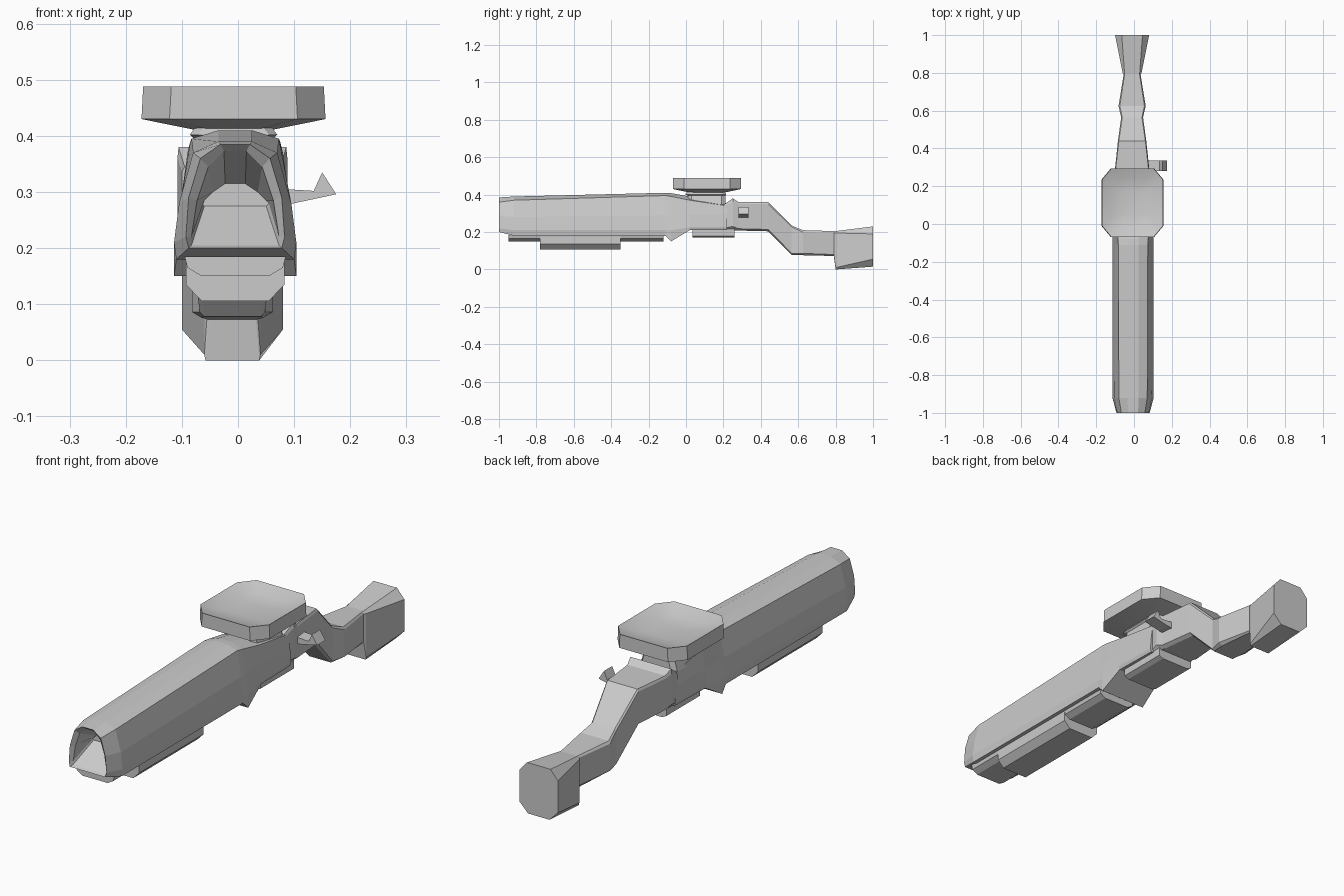
import bpy, bmesh


def finish(name, bm):
    bmesh.ops.recalc_face_normals(bm, faces=bm.faces)
    me = bpy.data.meshes.new(name)
    bm.to_mesh(me)
    bm.free()
    ob = bpy.data.objects.new(name, me)
    bpy.context.collection.objects.link(ob)
    return ob


def loft(name, rings):
    """Skin a list of equal-length closed rings and cap both ends."""
    bm = bmesh.new()
    vs = [[bm.verts.new(p) for p in r] for r in rings]
    for a, b in zip(vs, vs[1:]):
        n = len(a)
        for i in range(n):
            j = (i + 1) % n
            bm.faces.new((a[i], a[j], b[j], b[i]))
    bm.faces.new(vs[0])
    bm.faces.new(vs[-1])
    return finish(name, bm)


def section(y, half, cx=-0.005):
    """Mirror a half outline (bottom to top) into a ring at depth y."""
    return ([(cx + x, y, z) for x, z in half] +
            [(cx - x, y, z) for x, z in reversed(half)])


def octagon(y, zb, zt, w, bx, tx, c, cx=-0.01):
    return section(y, [(bx, zb), (w, zb + c), (w, zt - c), (tx, zt)], cx)


def plan(z, w, y0, y1, cx_, cy):
    """Octagonal plan outline at height z."""
    c = -0.008
    return [(c - w + cx_, y0, z), (c + w - cx_, y0, z), (c + w, y0 + cy, z), (c + w, y1 - cy, z),
            (c + w - cx_, y1, z), (c - w + cx_, y1, z), (c - w, y1 - cy, z), (c - w, y0 + cy, z)]


# Barrel and receiver, starting inside the scooped muzzle
loft("barrel_receiver", [
    section(-0.88, [(0.055, 0.275), (0.06, 0.28), (0.055, 0.285), (0.04, 0.30), (0.018, 0.315)]),
    section(-0.985, [(0.078, 0.205), (0.078, 0.22), (0.068, 0.285), (0.048, 0.345), (0.02, 0.373)]),
    section(-1.0, [(0.083, 0.20), (0.088, 0.22), (0.083, 0.29), (0.062, 0.36), (0.026, 0.385)]),
    section(-0.92, [(0.105, 0.18), (0.109, 0.21), (0.1, 0.28), (0.075, 0.37), (0.03, 0.39)]),
    section(-0.11, [(0.105, 0.18), (0.109, 0.21), (0.096, 0.29), (0.078, 0.395), (0.03, 0.41)]),
    section(-0.08, [(0.109, 0.15), (0.109, 0.21), (0.096, 0.29), (0.08, 0.39), (0.03, 0.408)]),
    section(0.02, [(0.1, 0.21), (0.105, 0.225), (0.096, 0.29), (0.085, 0.37), (0.03, 0.39)]),
    section(0.22, [(0.095, 0.21), (0.1, 0.225), (0.095, 0.29), (0.085, 0.34), (0.03, 0.355)]),
])

# Stock: flared collar, wrist, grip and butt
loft("stock", [
    octagon(0.20, 0.21, 0.345, 0.09, 0.08, 0.085, 0.01),
    octagon(0.25, 0.21, 0.38, 0.098, 0.08, 0.096, 0.02),
    octagon(0.28, 0.208, 0.36, 0.092, 0.075, 0.088, 0.01),
    octagon(0.44, 0.204, 0.36, 0.075, 0.06, 0.07, 0.01),
    octagon(0.565, 0.078, 0.235, 0.058, 0.05, 0.052, 0.008),
    octagon(0.625, 0.076, 0.21, 0.072, 0.055, 0.065, 0.01),
    octagon(0.79, 0.072, 0.205, 0.045, 0.042, 0.04, 0.008),
    octagon(0.80, 0.0, 0.205, 0.05, 0.048, 0.04, 0.01),
    octagon(1.00, 0.015, 0.23, 0.09, 0.05, 0.055, 0.04),
])

# Stacked rail and pump grip under the barrel
rail = [(0.06, 0.15), (0.085, 0.165), (0.09, 0.185)]
loft("lower_rail", [section(-0.95, rail), section(-0.12, rail)])
pump = [(0.06, 0.106), (0.088, 0.135), (0.088, 0.18)]
loft("pump_grip", [section(-0.78, pump), section(-0.35, pump)])

# Magazine plate under the receiver
mag = [(0.065, 0.17), (0.085, 0.18), (0.085, 0.215)]
loft("magazine", [section(0.035, mag), section(0.26, mag)])

# Pedestal carrying the dish
loft("dish_pedestal", [plan(0.34, 0.085, 0.01, 0.21, 0.015, 0.02),
                       plan(0.395, 0.07, 0.01, 0.21, 0.015, 0.02),
                       plan(0.402, 0.078, -0.005, 0.215, 0.015, 0.02),
                       plan(0.42, 0.065, 0.015, 0.20, 0.015, 0.02)])

# Shallow open dish on top
dish = loft("top_dish", [plan(0.411, 0.07, 0.02, 0.205, 0.03, 0.03),
                         plan(0.43, 0.164, -0.07, 0.295, 0.05, 0.06),
                         plan(0.488, 0.161, -0.07, 0.295, 0.05, 0.06),
                         plan(0.463, 0.11, -0.015, 0.24, 0.04, 0.05),
                         plan(0.455, 0.05, 0.05, 0.175, 0.02, 0.025)])
bpy.context.view_layer.objects.active = dish
dish.select_set(True)
bpy.ops.object.shade_smooth_by_angle(angle=0.6)

# Bolt handle on the right side
bolt = [(0.07, 0.277), (0.10, 0.28), (0.175, 0.296), (0.15, 0.335), (0.135, 0.302), (0.07, 0.306)]
loft("bolt_handle", [[(x, y, z) for x, z in bolt] for y in (0.28, 0.335)])
